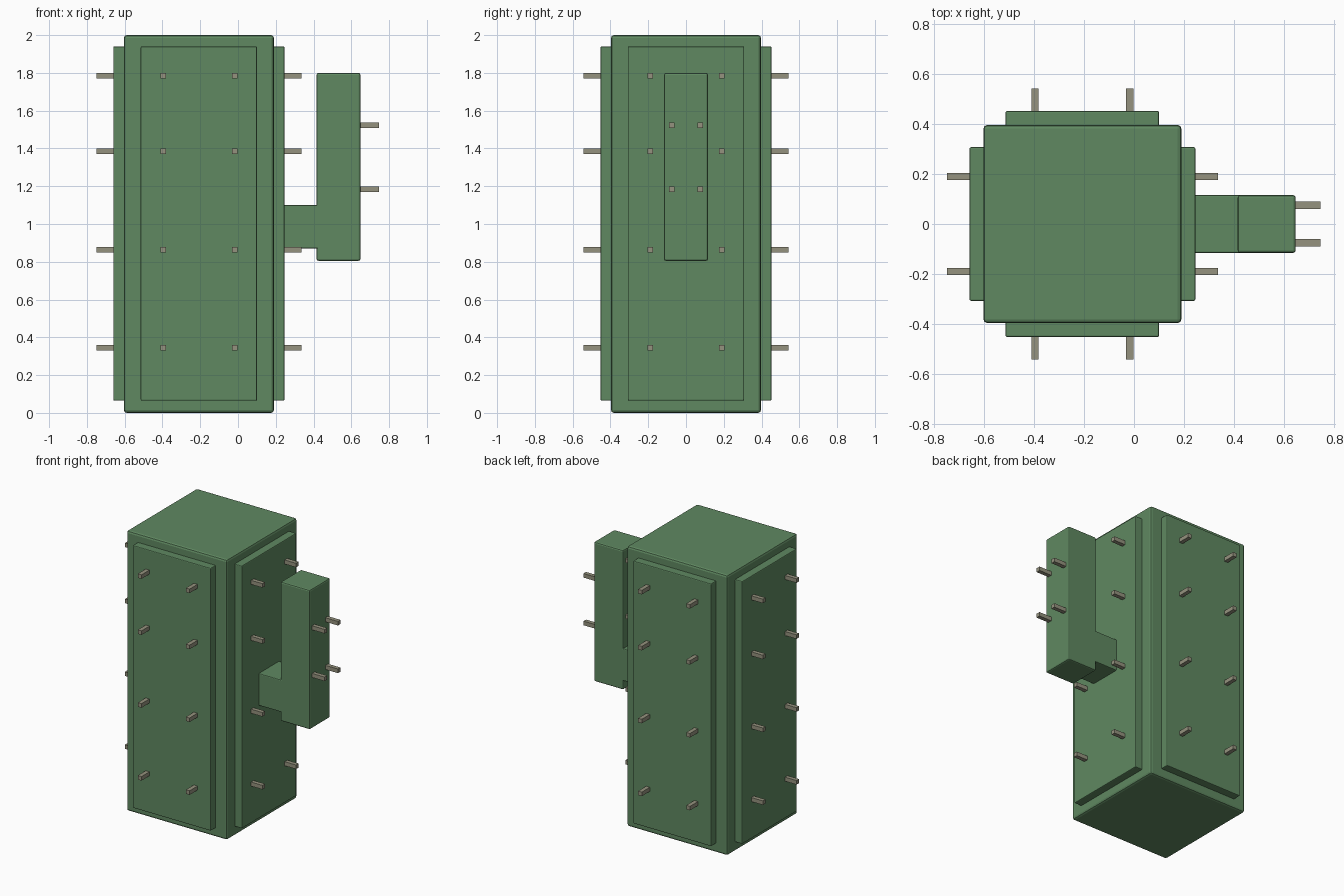
import bpy
import math

if "Cube" in bpy.data.objects:
    bpy.data.objects.remove(bpy.data.objects["Cube"])


def material(name, rgb):
    m = bpy.data.materials.new(name)
    m.diffuse_color = (*rgb, 1.0)
    m.use_nodes = True
    m.node_tree.nodes["Principled BSDF"].inputs["Base Color"].default_value = m.diffuse_color
    return m


GREEN = material("cactus green", (0.116, 0.25, 0.12))
SPINE = material("dry spine", (0.30, 0.29, 0.21))


def box(name, lo, hi, mat, bevel=0.0):
    """Box between two corners, with an optional small rounded edge."""
    bpy.ops.mesh.primitive_cube_add(size=1, location=[(a + b) / 2 for a, b in zip(lo, hi)])
    ob = bpy.context.object
    ob.name = name
    ob.scale = [b - a for a, b in zip(lo, hi)]
    bpy.ops.object.transform_apply(location=False, rotation=False, scale=True)
    ob.data.materials.append(mat)
    if bevel:
        mod = ob.modifiers.new("rounded edge", "BEVEL")
        mod.width = bevel
        mod.segments = 2
    return ob


CX = -0.207   # trunk centre
HALF = 0.397  # trunk half width
RIB = 0.308   # rib half width
OUT = 0.453   # rib distance from centre
TIP = 0.543   # spine tip distance from centre
S = 0.0145    # spine half thickness

# Trunk
box("trunk", (CX - HALF, -HALF, 0), (CX + HALF, HALF, 2), GREEN, 0.015)

# Raised ribs: one slab through the trunk per axis
box("side_ribs", (CX - OUT, -RIB, 0.065), (CX + OUT, RIB, 1.94), GREEN, 0.006)
box("front_back_ribs", (CX - RIB, -OUT, 0.065), (CX + RIB, OUT, 1.94), GREEN, 0.006)

# Arm: short link and upright
box("arm_link", (0.23, -0.116, 0.87), (0.45, 0.116, 1.10), GREEN, 0.006)
box("arm_upright", (0.416, -0.116, 0.805), (0.648, 0.116, 1.80), GREEN, 0.01)

# Trunk spines on all four sides
for z in (0.344, 0.864, 1.384, 1.784):
    for off in (-0.19, 0.19):
        for sgn in (-1, 1):
            a, b = sorted((sgn * 0.42, sgn * TIP))
            box("side_spine", (CX + a, off - S, z - S), (CX + b, off + S, z + S), SPINE)
            box("front_back_spine", (CX + off - S, a, z - S), (CX + off + S, b, z + S), SPINE)

# Arm spines on the outer face
for z in (1.183, 1.523):
    for y in (-0.075, 0.075):
        box("arm_spine", (0.62, y - S, z - S), (0.747, y + S, z + S), SPINE)
